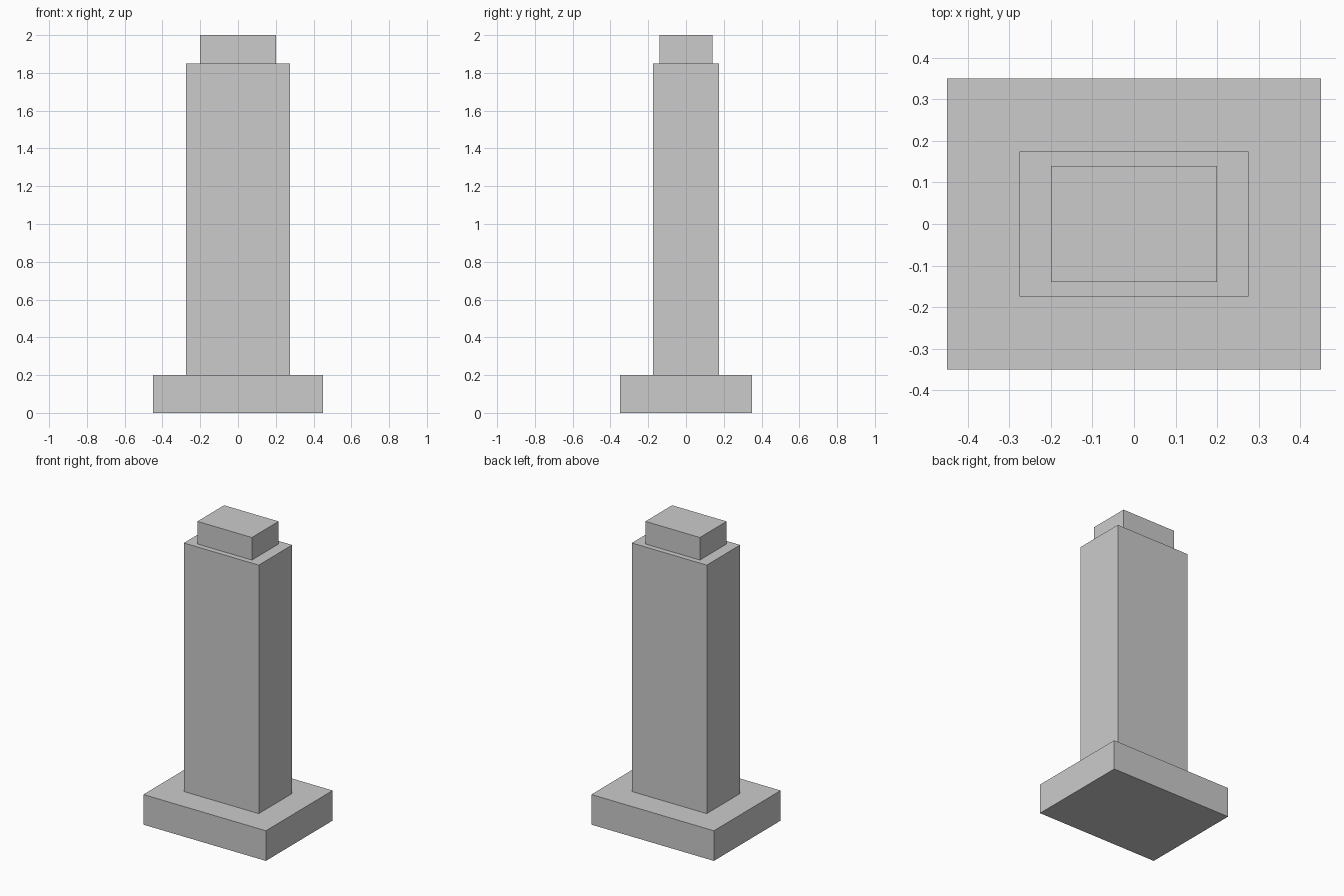
import bpy

if "Cube" in bpy.data.objects:
    bpy.data.objects.remove(bpy.data.objects["Cube"])


def box(name, width, depth, bottom, top):
    """Box centred on the z axis between two heights."""
    bpy.ops.mesh.primitive_cube_add(size=1, location=(0, 0, (bottom + top) / 2))
    obj = bpy.context.object
    obj.name = name
    obj.scale = (width, depth, top - bottom)
    bpy.ops.object.transform_apply(location=False, rotation=False, scale=True)
    return obj


# Wide plinth, tall shaft and small cap, stacked
box("base", 0.90, 0.70, 0.0, 0.20)
box("shaft", 0.55, 0.35, 0.20, 1.85)
box("cap", 0.40, 0.28, 1.85, 2.0)
